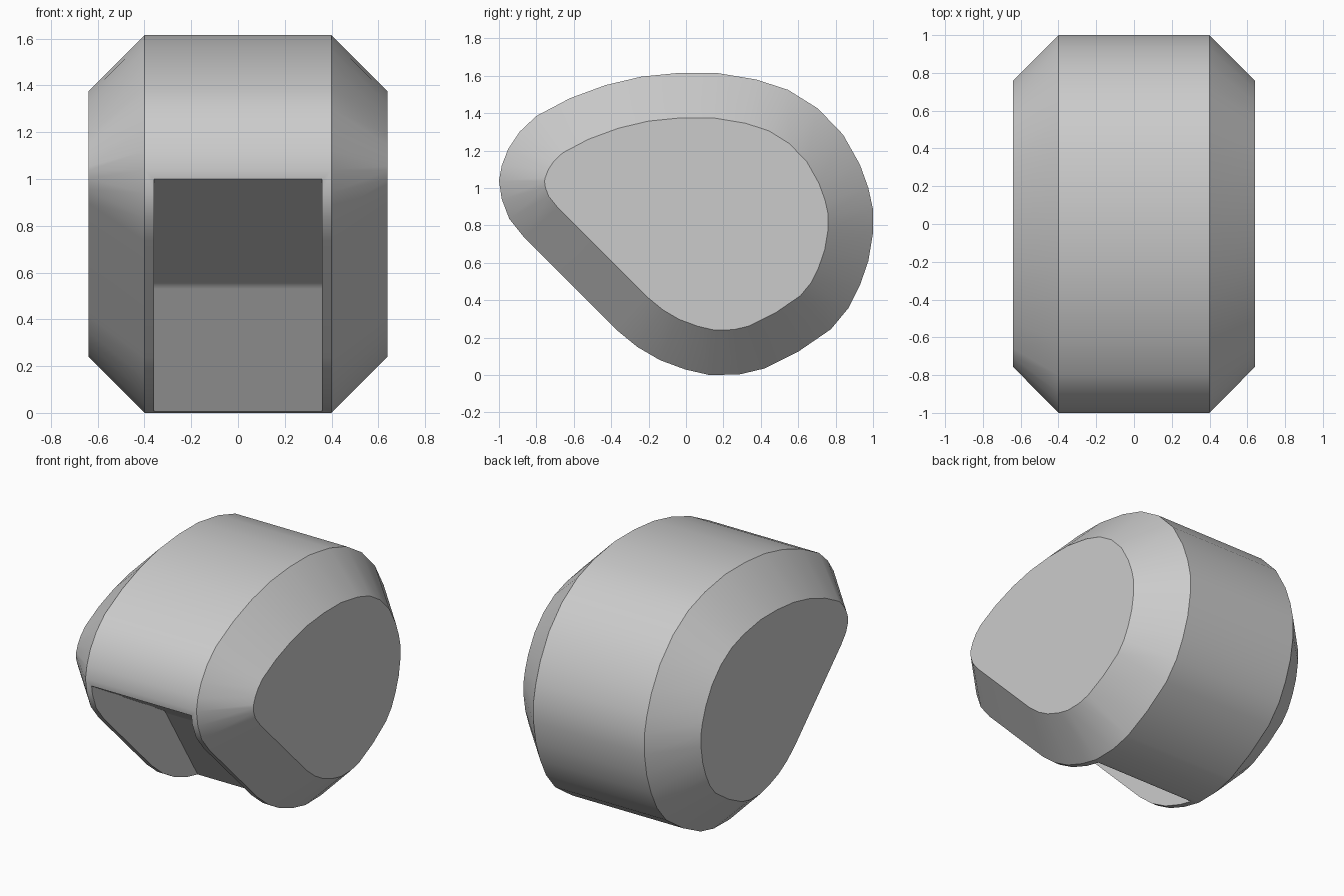
import bpy
import bmesh
from mathutils import Vector

cube = bpy.data.objects.get("Cube")
if cube:
    bpy.data.objects.remove(cube, do_unlink=True)

HALF_CORE, HALF_WIDTH = 0.4, 0.64
CHAMFER = HALF_WIDTH - HALF_CORE

# Material
grey = bpy.data.materials.new("plain grey")
grey.use_nodes = True
colour = (0.6, 0.6, 0.6, 1)
grey.diffuse_color = colour
grey.node_tree.nodes["Principled BSDF"].inputs["Base Color"].default_value = colour


def inset(points, distance):
    """Move every corner of a clockwise outline inwards by a mitred offset."""
    result = []
    for i, p in enumerate(points):
        before = (p - points[i - 1]).normalized()
        after = (points[(i + 1) % len(points)] - p).normalized()
        n1, n2 = (Vector((d.y, -d.x)) for d in (before, after))
        result.append(p + (n1 + n2) * distance / (1 + n1.dot(n2)))
    return result


def loft(name, sections):
    """Skin (x, outline) sections into a closed solid."""
    bm = bmesh.new()
    rings = [[bm.verts.new((x, p.x, p.y)) for p in outline] for x, outline in sections]
    for a, b in zip(rings, rings[1:]):
        for i in range(len(a)):
            j = (i + 1) % len(a)
            bm.faces.new((a[i], a[j], b[j], b[i]))
    bm.faces.new(rings[0])
    bm.faces.new(rings[-1])
    bmesh.ops.recalc_face_normals(bm, faces=bm.faces)
    mesh = bpy.data.meshes.new(name)
    bm.to_mesh(mesh)
    bm.free()
    mesh.materials.append(grey)
    obj = bpy.data.objects.new(name, mesh)
    bpy.context.collection.objects.link(obj)
    return obj


# Side outline (y, z), clockwise from the nose
outline = [Vector(p) for p in (
    (-1, 1.04), (-.985, 1.12), (-.95, 1.21), (-.89, 1.3), (-.8, 1.385),
    (-.62, 1.48), (-.43, 1.55), (-.24, 1.595), (-.04, 1.615), (.165, 1.615),
    (.375, 1.58), (.545, 1.525), (.705, 1.425), (.84, 1.285), (.93, 1.125),
    (.975, 1.0), (1, .885), (1, .76), (.975, .61), (.93, .48), (.87, .36),
    (.775, .245), (.6, .125), (.42, .035), (.285, .003), (.125, 0),
    (-.005, .03), (-.14, .08), (-.26, .15), (-.37, .24), (-.865, .735),
    (-.945, .835), (-.985, .94))]
cap = inset(outline, CHAMFER)
body = loft("body", [(-HALF_WIDTH, cap), (-HALF_CORE, outline),
                     (HALF_CORE, outline), (HALF_WIDTH, cap)])

# Slot through the lower front, with a softened bend in its floor
slot = [Vector(p) for p in (
    (-1.3, 1), (-.995, 1), (-.257, .56), (-.24, .547), (-.228, .53),
    (.1, .004), (.137, -.06), (-1.3, -.06))]
cutter = loft("slot_cutter", [(-.36, slot), (.36, slot)])
cutter.hide_render = True

cut = body.modifiers.new("slot", 'BOOLEAN')
cut.operation = 'DIFFERENCE'
cut.solver = 'EXACT'
cut.object = cutter
bpy.ops.object.select_all(action='DESELECT')
body.select_set(True)
bpy.context.view_layer.objects.active = body
bpy.ops.object.modifier_apply(modifier=cut.name)
bpy.data.objects.remove(cutter, do_unlink=True)

# Smooth around the outline, crisp at the chamfers and slot
bpy.ops.object.shade_smooth_by_angle(angle=0.52)
weighted = body.modifiers.new("weighted normals", 'WEIGHTED_NORMAL')
weighted.keep_sharp = True
